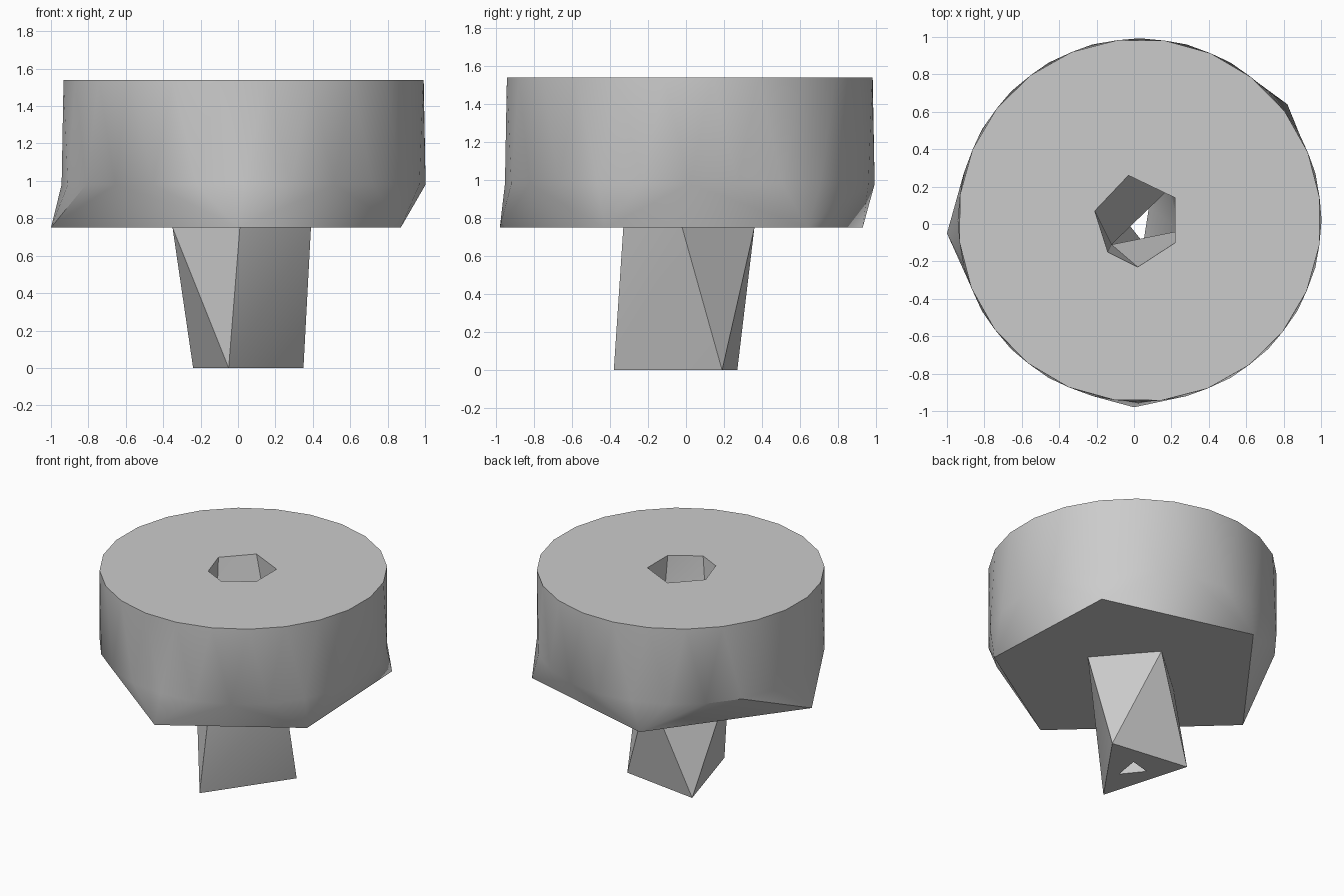
import bpy
import bmesh
from math import cos, sin, pi, radians
from mathutils import Vector

cube = bpy.data.objects.get("Cube")
if cube:
    bpy.data.objects.remove(cube, do_unlink=True)

# Single plain grey
grey = bpy.data.materials.new("plain grey")
grey.use_nodes = True
tone = (0.6, 0.6, 0.6, 1)
grey.diffuse_color = tone
grey.node_tree.nodes["Principled BSDF"].inputs["Base Color"].default_value = tone


def section(z, *points):
    return [Vector((x, y, z)) for x, y in points]


def circle(z, radius, phase, count=24):
    turns = [radians(phase) + 2 * pi * i / count for i in range(count)]
    return section(z, *[(0.03 + radius * cos(t), 0.02 + radius * sin(t)) for t in turns])


def skin(bm, a, b):
    """Triangulate the band between two rings, always taking the shorter diagonal."""
    start = min(((i, j) for i in range(len(a)) for j in range(len(b))),
                key=lambda p: (a[p[0]].co - b[p[1]].co).length)
    a = a[start[0]:] + a[:start[0] + 1]
    b = b[start[1]:] + b[:start[1] + 1]
    i = j = 0
    while i < len(a) - 1 or j < len(b) - 1:
        step_a = (a[i + 1].co - b[j].co).length if i < len(a) - 1 else 99
        step_b = (a[i].co - b[j + 1].co).length if j < len(b) - 1 else 99
        if step_a < step_b:
            bm.faces.new((a[i], a[i + 1], b[j]))
            i += 1
        else:
            bm.faces.new((a[i], b[j + 1], b[j]))
            j += 1


def loft(name, sections):
    bm = bmesh.new()
    rings = [[bm.verts.new(p) for p in s] for s in sections]
    for a, b in zip(rings, rings[1:]):
        skin(bm, a, b)
    bmesh.ops.dissolve_limit(bm, angle_limit=0.001, verts=bm.verts, edges=bm.edges)
    mesh = bpy.data.meshes.new(name)
    bm.to_mesh(mesh)
    bm.free()
    mesh.materials.append(grey)
    obj = bpy.data.objects.new(name, mesh)
    bpy.context.collection.objects.link(obj)
    bpy.ops.object.select_all(action='DESELECT')
    obj.select_set(True)
    bpy.context.view_layer.objects.active = obj
    bpy.ops.object.shade_smooth_by_angle(angle=radians(30))
    return obj


BASE, SHOULDER, TOP = 0.75, 0.98, 1.54

# Cross-sections shared by the parts, all counter-clockwise
stem_foot = section(0, (-0.05, -0.38), (0.35, 0.19), (-0.24, 0.27))
stem_neck = section(BASE, (0.01, -0.33), (0.39, -0.02), (0.06, 0.36), (-0.35, 0))
head_base = section(BASE, (0, -0.98), (0.87, -0.43), (0.82, 0.64), (-0.27, 0.93), (-1, -0.05))
bore_top = section(TOP, (-0.14, -0.15), (0.02, -0.23), (0.22, -0.1),
                   (0.22, 0.14), (-0.03, 0.26), (-0.21, 0.07))
bore_neck = section(BASE, (-0.12, -0.11), (0.25, -0.035), (0.19, 0.19))
bore_foot = section(0, (0.05, -0.1), (0.08, 0.09), (-0.07, 0.05))

# Head: underside, skirt, drum, top and upper bore
loft("head", [stem_neck, head_base, circle(SHOULDER, 0.973, 0),
              circle(TOP, 0.97, 7), bore_top, bore_neck])

# Stem: lower bore, foot and twisted outer wall
loft("stem", [bore_neck, bore_foot, stem_foot, stem_neck])
